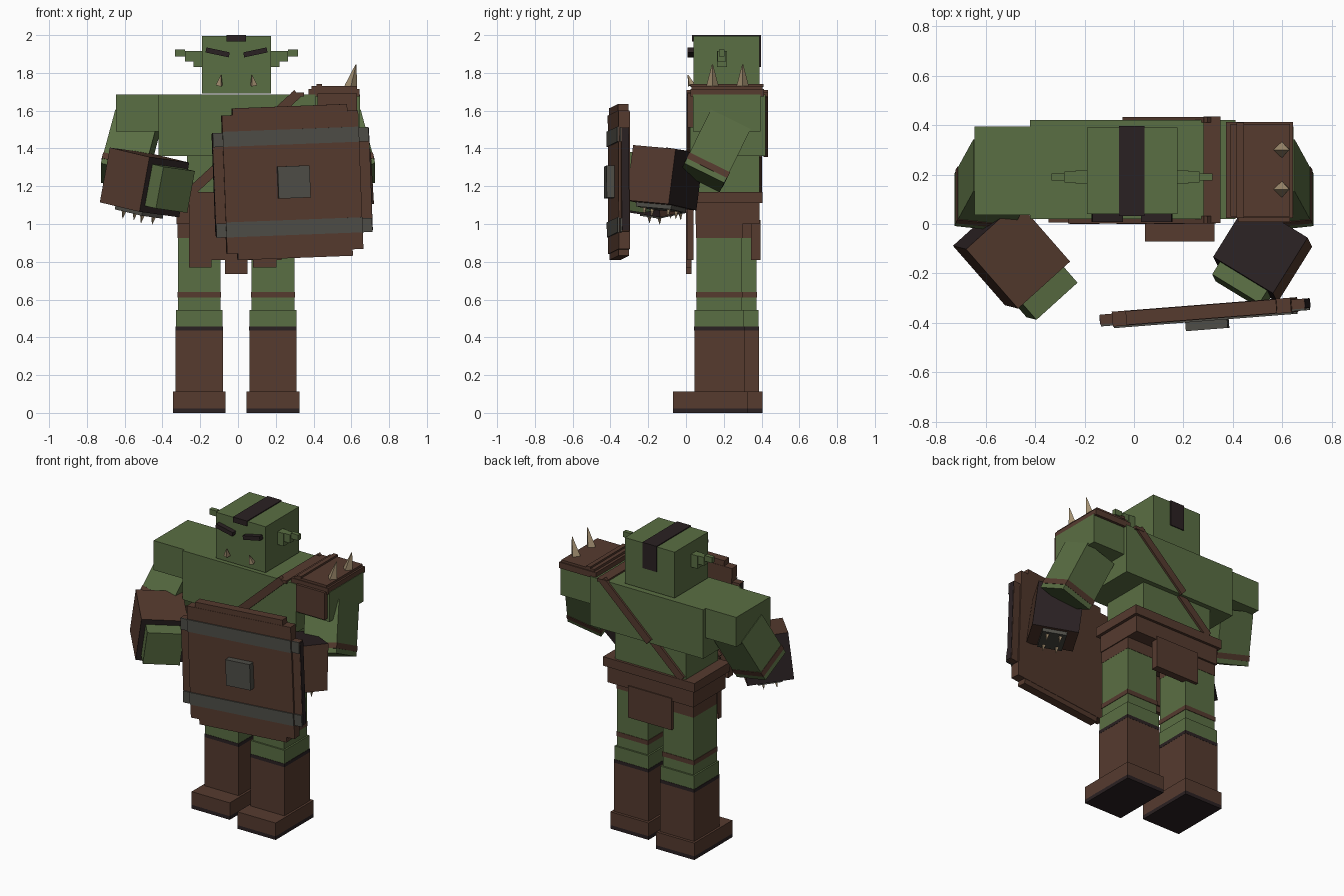
import bpy, bmesh, math
from mathutils import Vector, Matrix

if "Cube" in bpy.data.objects:
    bpy.data.objects.remove(bpy.data.objects["Cube"])


def material(name, rgb):
    m = bpy.data.materials.new(name)
    m.diffuse_color = (*rgb, 1)
    m.use_nodes = True
    m.node_tree.nodes["Principled BSDF"].inputs["Base Color"].default_value = m.diffuse_color
    return m


GREEN = material("green skin", (0.102, 0.156, 0.056))
BROWN = material("brown leather", (0.092, 0.043, 0.028))
DARK = material("dark trim", (0.023, 0.015, 0.016))
GREY = material("grey metal", (0.076, 0.074, 0.062))
TAN = material("tan bone", (0.36, 0.27, 0.16))


def finish(name, bm, mats):
    bmesh.ops.recalc_face_normals(bm, faces=bm.faces)
    me = bpy.data.meshes.new(name)
    bm.to_mesh(me)
    bm.free()
    for m in mats:
        me.materials.append(m)
    ob = bpy.data.objects.new(name, me)
    bpy.context.collection.objects.link(ob)
    return ob


def box(name, x, y, z, mat, rot=None, pivot=None):
    """Box from ranges, optionally turned by a matrix about a pivot."""
    bm = bmesh.new()
    bmesh.ops.create_cube(bm, size=1)
    c = [(a + b) / 2 for a, b in (x, y, z)]
    s = [b - a for a, b in (x, y, z)]
    for v in bm.verts:
        v.co = Vector([v.co[i] * s[i] + c[i] for i in range(3)])
        if rot:
            p = Vector(pivot or c)
            v.co = rot @ (v.co - p) + p
    return finish(name, bm, [mat])


def limb_box(name, a, b, side, width, depth, mat, end_mat=None):
    """Box running from a to b; width lies along the side direction."""
    a, b = Vector(a), Vector(b)
    w = (b - a).normalized()
    s = Vector(side)
    s = (s - s.dot(w) * w).normalized()
    t = w.cross(s)
    bm = bmesh.new()
    bmesh.ops.create_cube(bm, size=1)
    for v in bm.verts:
        k = v.co.copy()
        v.co = (a + b) / 2 + s * k.x * width + t * k.y * depth + w * k.z * (b - a).length
    ob = finish(name, bm, [mat, end_mat or mat])
    if end_mat:  # dark ends and underside
        for f in ob.data.polygons:
            if abs(f.normal.dot(w)) > 0.9 or f.normal.z < -0.7:
                f.material_index = 1
    return ob


def spike(name, base, tip, r):
    base, tip = Vector(base), Vector(tip)
    bm = bmesh.new()
    d = tip - base
    m = Matrix.Translation((base + tip) / 2) @ d.to_track_quat('Z', 'Y').to_matrix().to_4x4()
    bmesh.ops.create_cone(bm, cap_ends=True, segments=4, radius1=r, radius2=r * 0.08,
                          depth=d.length, matrix=m)
    return finish(name, bm, [TAN])


def rot(angle, axis):
    return Matrix.Rotation(math.radians(angle), 3, axis)


# Head with hair stripe
CX = -0.008
box("head", (-0.19, 0.175), (0.04, 0.39), (1.69, 1.994), GREEN)
box("hair_top", (-0.06, 0.043), (0.035, 0.395), (1.992, 2.0), DARK)
box("hair_front", (-0.06, 0.043), (0.032, 0.041), (1.965, 2.0), DARK)
box("hair_back", (-0.06, 0.043), (0.389, 0.396), (1.83, 2.0), DARK)

# Face details and stepped ears
for s in (-1, 1):
    bx = CX + s * 0.1
    box("brow", (bx - 0.063, bx + 0.063), (0.008, 0.045), (1.895, 1.922), DARK, rot(-s * 12, 'Y'))
    spike("tusk", (CX + s * 0.092, 0.028, 1.735), (CX + s * 0.082, 0.01, 1.79), 0.021)
    for i, (x0, x1, z0, z1, h) in enumerate([(0.18, 0.228, 1.83, 1.915, 0.027),
                                            (0.228, 0.272, 1.86, 1.915, 0.022),
                                            (0.272, 0.326, 1.888, 1.925, 0.014)]):
        xs = sorted((CX + s * x0, CX + s * x1))
        box("ear_step", xs, (0.19 - h, 0.19 + h), (z0, z1), GREEN)

# Torso, belt and hips
box("chest", (-0.42, 0.41), (0.02, 0.42), (1.36, 1.685), GREEN)
box("waist", (-0.27, 0.25), (0.05, 0.388), (1.15, 1.37), GREEN)
box("belt", (-0.345, 0.325), (0.03, 0.405), (1.11, 1.17), BROWN)
box("hips", (-0.325, 0.305), (0.05, 0.388), (1.0, 1.12), BROWN)
box("front_apron", (-0.26, 0.23), (0.005, 0.04), (0.81, 1.17), BROWN)
for x0, x1, z in ((-0.26, -0.14, 0.77), (-0.07, 0.05, 0.735), (0.08, 0.205, 0.77)):
    box("apron_strip", (x0, x1), (0.0, 0.03), (z, 1.1), BROWN)
box("back_apron", (-0.17, 0.15), (0.345, 0.395), (0.81, 1.02), BROWN)

# Diagonal strap over the right shoulder
limb_box("strap_front", (0.315, 0.018, 1.69), (-0.25, 0.018, 1.17), (0, 1, 0), 0.03, 0.05, BROWN)
limb_box("strap_back", (0.315, 0.422, 1.69), (-0.03, 0.422, 1.372), (0, 1, 0), 0.022, 0.05, BROWN)
limb_box("strap_back_low", (-0.03, 0.392, 1.372), (-0.25, 0.392, 1.17), (0, 1, 0), 0.022, 0.05, BROWN)
box("strap_top", (0.28, 0.35), (0.005, 0.435), (1.675, 1.695), BROWN)

# Staggered legs with boots
for s, dy in ((-1, 0.077), (1, 0.0)):
    cx = -0.01 + s * 0.195

    def part(name, half, y0, y1, z0, z1, mat):
        box(name, (cx - half, cx + half), (y0 + dy, y1 + dy), (z0, z1), mat)
    part("leg", 0.113, 0.055, 0.297, 0.5, 0.925, GREEN)
    part("shorts", 0.114, 0.054, 0.299, 0.925, 1.02, BROWN)
    part("thigh_band", 0.116, 0.052, 0.300, 0.61, 0.64, BROWN)
    part("knee", 0.124, 0.045, 0.308, 0.45, 0.545, GREEN)
    part("boot_trim", 0.126, 0.043, 0.310, 0.435, 0.457, DARK)
    part("boot", 0.125, 0.044, 0.309, 0.1, 0.436, BROWN)
    part("foot", 0.140, -0.07, 0.328, 0.024, 0.112, BROWN)
    part("sole", 0.140, -0.07, 0.328, 0.0, 0.025, DARK)

# Arms
forearms = {-1: ((-0.60, 0.0, 1.245), (-0.39, -0.24, 1.195)),
            1: ((0.59, 0.0, 1.235), (0.45, -0.225, 1.255))}
for s in (-1, 1):
    box("shoulder", sorted((s * 0.39, s * 0.645)), (0.037, 0.395), (1.49, 1.685), GREEN)
    top, low = Vector((s * 0.535, 0.225, 1.53)), Vector((s * 0.612, 0.085, 1.245))
    limb_box("upper_arm", top, low, (1, 0, 0), 0.235, 0.235, GREEN)
    d = (low - top).normalized()
    limb_box("arm_band", low - d * 0.065, low - d * 0.03, (1, 0, 0), 0.24, 0.24, BROWN)
    a, b = (Vector(p) for p in forearms[s])
    d = (b - a).normalized()
    up = Vector((-s * 0.14, 0, 1))
    limb_box("bracer", a, b, up, 0.295, 0.285, BROWN, DARK)
    limb_box("hand", b - d * 0.02, b + d * (0.09 if s < 0 else 0.06), up, 0.225, 0.225, GREEN)
    # Studded plate below the bracer
    upn = (up - up.dot(d) * d).normalized()
    side = d.cross(upn)
    c = (a + b) / 2 - upn * 0.155
    limb_box("bracer_plate", c - d * 0.11, c + d * 0.11, upn, 0.03, 0.15, GREY)
    for i in (-1, 1):
        for j in (-1, 1):
            p = c + d * i * 0.075 + side * j * 0.04 - upn * 0.01
            spike("bracer_spike", p, p - upn * 0.045, 0.014)

# Shoulder guard with spikes
box("guard_base", (0.372, 0.642), (0.025, 0.412), (1.675, 1.715), BROWN)
box("guard_top", (0.39, 0.63), (0.03, 0.405), (1.71, 1.73), BROWN)
box("guard_ridge", (0.415, 0.445), (0.025, 0.41), (1.725, 1.742), BROWN)
box("guard_front", (0.42, 0.63), (0.008, 0.045), (1.51, 1.69), BROWN)
for y in (0.14, 0.3):
    spike("guard_spike", (0.597, y, 1.725), (0.625, y, 1.845), 0.034)

# Shield, tilted as one group about its centre
P = (0.287, -0.355, 1.222)
R = rot(4.5, 'Z') @ rot(-2.2, 'Y')


def shield(name, hx, y0, y1, z0, z1, mat, ox=0.0):
    return box(name, (P[0] + ox - hx, P[0] + ox + hx), (P[1] + y0, P[1] + y1),
               (P[2] + z0, P[2] + z1), mat, R, P)


shield("shield_wide", 0.414, -0.018, 0.022, -0.275, 0.275, BROWN)
shield("shield_mid", 0.362, -0.03, 0.03, -0.368, 0.366, BROWN)
shield("shield_tall", 0.305, -0.028, 0.028, -0.402, 0.402, BROWN)
for z in (-0.28, 0.2):
    shield("shield_band", 0.362, -0.037, -0.029, z, z + 0.08, GREY)
    for s in (-1, 1):
        shield("shield_band_end", 0.026, -0.026, -0.017, z, z + 0.075, GREY, s * 0.388)
for s in (-1, 1):
    shield("shield_edge", 0.004, -0.016, 0.02, -0.27, 0.27, DARK, s * 0.413)
shield("shield_boss", 0.085, -0.072, -0.028, -0.085, 0.085, GREY, 0.005)
